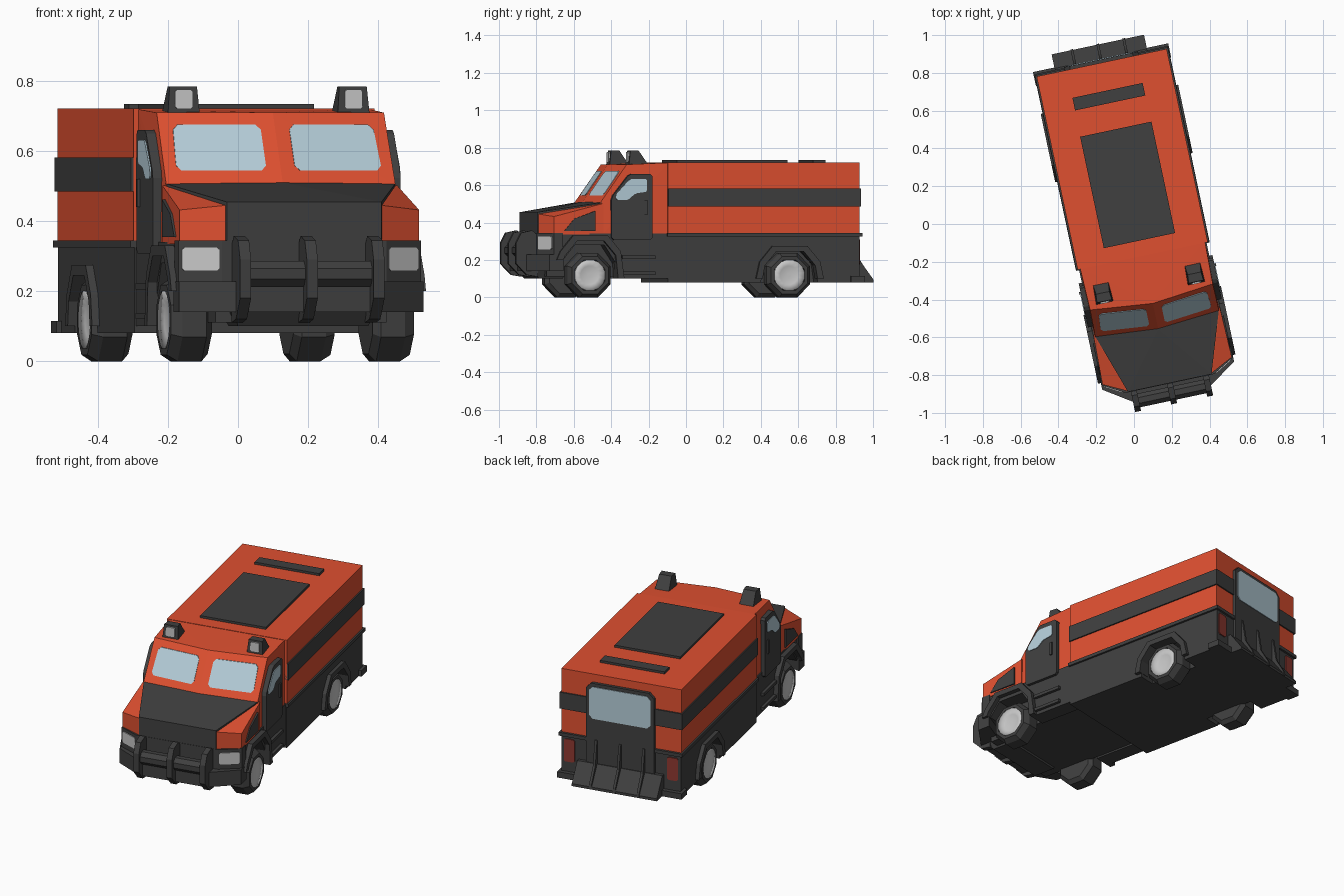
import bpy, bmesh, math
from mathutils import Matrix, Vector

if "Cube" in bpy.data.objects:
    bpy.data.objects.remove(bpy.data.objects["Cube"])

# The vehicle stands turned 12 degrees; everything is built straight, then turned
PLACE = Matrix.Rotation(math.radians(12), 4, 'Z') @ Matrix.Translation((0.01, 0.003, 0))


def material(name, r, g, b):
    m = bpy.data.materials.new(name)
    m.diffuse_color = (r, g, b, 1)
    m.use_nodes = True
    m.node_tree.nodes["Principled BSDF"].inputs["Base Color"].default_value = m.diffuse_color
    return m


ORANGE = material("orange paint", 0.74, 0.08, 0.03)
DARK = material("dark trim", 0.05, 0.05, 0.05)
GLASS = material("pale glass", 0.46, 0.61, 0.69)
LIGHT = material("light grey", 0.58, 0.58, 0.58)
RED = material("tail light red", 0.27, 0.04, 0.03)


def finish(name, bm, mat, smooth=False):
    bmesh.ops.recalc_face_normals(bm, faces=bm.faces[:])
    bm.transform(PLACE)
    me = bpy.data.meshes.new(name)
    bm.to_mesh(me)
    bm.free()
    me.materials.append(mat)
    ob = bpy.data.objects.new(name, me)
    bpy.context.collection.objects.link(ob)
    for p in me.polygons:
        p.use_smooth = smooth
    return ob


def hull(name, pts, mat, mirror=False):
    """Convex solid around points; mirror adds the points flipped in x."""
    pts = list(pts)
    if mirror:
        pts += [(-x, y, z) for x, y, z in pts if x]
    bm = bmesh.new()
    vs = [bm.verts.new(p) for p in pts]
    res = bmesh.ops.convex_hull(bm, input=vs)
    junk = set(res["geom_interior"]) | set(res["geom_unused"])
    bmesh.ops.delete(bm, geom=[v for v in junk if isinstance(v, bmesh.types.BMVert)], context='VERTS')
    bmesh.ops.dissolve_limit(bm, angle_limit=0.005, verts=bm.verts[:], edges=bm.edges[:])
    return finish(name, bm, mat)


def box(name, x0, x1, y0, y1, z0, z1, mat):
    return hull(name, [(x, y, z) for x in (x0, x1) for y in (y0, y1) for z in (z0, z1)], mat)


def prism(name, prof, x0, x1, mat):
    """Side profile (y, z) extruded across x."""
    bm = bmesh.new()
    f = bm.faces.new([bm.verts.new((x0, y, z)) for y, z in prof])
    ext = bmesh.ops.extrude_face_region(bm, geom=[f])["geom"]
    bmesh.ops.translate(bm, vec=(x1 - x0, 0, 0), verts=[v for v in ext if isinstance(v, bmesh.types.BMVert)])
    return finish(name, bm, mat)


def both_sides(name, prof, x0, x1, mat):
    for s, side in ((1, "right"), (-1, "left")):
        prism(f"{name}_{side}", prof, s * x0, s * x1, mat)


def lathe(name, prof, side, cy, cz, n, mat, smooth=False):
    """Rings (x, radius) spun about a sideways axle."""
    bm = bmesh.new()
    rings = []
    for x, r in prof:
        rings.append([bm.verts.new((side * x, cy + r * math.cos(a), cz + r * math.sin(a)))
                      for a in ((i + 0.5) * 2 * math.pi / n for i in range(n))])
    for a, b in zip(rings, rings[1:]):
        for i in range(n):
            bm.faces.new((a[i], a[(i + 1) % n], b[(i + 1) % n], b[i]))
    bm.faces.new(rings[0])
    bm.faces.new(rings[-1])
    return finish(name, bm, mat, smooth)


def clipped(pts, c):
    """Cut every corner of a 2D outline."""
    out = []
    for i, p in enumerate(pts):
        p, a, b = Vector(p), Vector(pts[i - 1]), Vector(pts[(i + 1) % len(pts)])
        out += [tuple(p + (a - p).normalized() * c), tuple(p + (b - p).normalized() * c)]
    return out


def rect(x0, x1, z0, z1, c):
    return clipped([(x0, z0), (x1, z0), (x1, z1), (x0, z1)], c)


def slab(name, outline, surface, t0, t1, mat):
    """Plate with an (x, z) outline lying on y = surface(x, z)."""
    return hull(name, [(x, surface(x, z) + t, z) for x, z in outline for t in (t0, t1)], mat)


# Cargo body
box("cargo_body", -0.352, 0.352, -0.178, 0.868, 0.335, 0.722, ORANGE)
box("body_stripe", -0.36, 0.36, -0.178, 0.876, 0.485, 0.582, DARK)
box("body_ledge", -0.362, 0.362, -0.182, 0.882, 0.325, 0.345, DARK)
box("body_floor", -0.25, 0.25, -0.178, 0.87, 0.08, 0.33, DARK)
W = 0.485  # rear axle
both_sides("body_skirt", [(-0.178, 0.08), (W - 0.155, 0.08), (W - 0.14, 0.18), (W - 0.075, 0.25), (W + 0.075, 0.25),
                          (W + 0.14, 0.18), (W + 0.155, 0.08), (0.87, 0.08), (0.87, 0.33), (-0.178, 0.33)],
           0.25, 0.35, DARK)

# Roof hatch and vent
box("roof_hatch", -0.193, 0.193, -0.095, 0.508, 0.715, 0.735, DARK)
box("roof_vent", -0.19, 0.19, 0.65, 0.718, 0.715, 0.735, DARK)

# Cab with a slightly pointed windshield
hull("cab", [(0.338, -0.54, 0.33), (0.335, -0.545, 0.505), (0, -0.575, 0.505), (0.332, -0.40, 0.71),
             (0, -0.435, 0.71), (0.338, -0.17, 0.72), (0.338, -0.17, 0.33)], ORANGE, True)


def windshield(x, z):
    return -0.575 + 0.033 * abs(x) / 0.335 + (z - 0.505) / 0.205 * 0.142


for s, side in ((1, "right"), (-1, "left")):
    slab(f"windshield_{side}", clipped([(s * 0.042, 0.545), (s * 0.30, 0.545), (s * 0.292, 0.676), (s * 0.042, 0.676)],
                                       0.014), windshield, -0.005, 0.004, GLASS)

# Hood and fenders
hull("fenders", [(0.343, -0.53, 0.502), (0.343, -0.53, 0.335), (0.35, -0.80, 0.335), (0.35, -0.80, 0.432),
                 (0.23, -0.86, 0.335), (0.23, -0.86, 0.445)], ORANGE, True)
hull("hood", [(0.226, -0.866, 0.455), (0.226, -0.866, 0.335), (0.337, -0.535, 0.508), (0, -0.575, 0.510),
              (0.24, -0.55, 0.335)], DARK, True)
both_sides("fender_vent", [(-0.745, 0.355), (-0.576, 0.355), (-0.576, 0.462), (-0.69, 0.42)], 0.33, 0.354, DARK)

# Lower front
hull("nose", [(x, y, z) for x, y in ((0.354, -0.803), (0.24, -0.868), (0.354, -0.752)) for z in (0.2, 0.345)], DARK, True)
box("cab_floor", -0.25, 0.25, -0.82, -0.17, 0.11, 0.335, DARK)
F = -0.605  # front axle
both_sides("cab_skirt", [(-0.80, 0.2), (F - 0.145, 0.2), (F - 0.08, 0.28), (F + 0.08, 0.28), (F + 0.145, 0.18),
                         (F + 0.15, 0.10), (-0.17, 0.10), (-0.17, 0.34), (-0.80, 0.34)], 0.25, 0.345, DARK)


def corner(x, z):
    return -0.868 + (abs(x) - 0.24) / 0.114 * 0.065


for s, side in ((1, "right"), (-1, "left")):
    slab(f"headlight_{side}", rect(s * 0.247, s * 0.346, 0.257, 0.326, 0.008), corner, -0.006, 0.003, LIGHT)
    hull(f"bumper_end_{side}", [(s * x, y, z) for x, y in ((0.357, -0.826), (0.357, -0.75), (0.2, -0.93), (0.2, -0.80))
                                for z in (0.14, 0.228)], DARK)

# Bumper centre and guard
box("bumper_centre", -0.2, 0.2, -0.93, -0.8, 0.14, 0.222, DARK)
hull("skid_plate", [(0.21, -0.88, 0.145), (0.19, -0.85, 0.10), (0.21, -0.70, 0.145), (0.19, -0.72, 0.10)], DARK, True)
lathe("guard_pipe", [(-0.2, 0.04), (0.2, 0.04)], 1, -0.922, 0.25, 8, DARK)
for i, x in enumerate((-0.195, 0, 0.195)):
    prism(f"guard_bar_{i}", [(-0.86, 0.11), (-0.92, 0.12), (-0.978, 0.18), (-0.978, 0.29), (-0.95, 0.345), (-0.89, 0.358),
                             (-0.86, 0.33)], x - 0.016, x + 0.016, DARK)

# Doors with windows, handles and steps
both_sides("door", clipped([(-0.488, 0.307), (-0.265, 0.307), (-0.265, 0.66), (-0.39, 0.66), (-0.488, 0.535)], 0.012),
           0.325, 0.362, DARK)
both_sides("door_window", clipped([(-0.465, 0.52), (-0.40, 0.52), (-0.36, 0.555), (-0.295, 0.565), (-0.295, 0.632),
                                   (-0.39, 0.632), (-0.465, 0.55)], 0.008), 0.358, 0.366, GLASS)
both_sides("door_handle", [(-0.31, 0.44), (-0.295, 0.44), (-0.295, 0.52), (-0.31, 0.52)], 0.36, 0.37, DARK)
for k, z in enumerate((0.12, 0.205)):
    both_sides(f"door_step_{k}", [(-0.43, z), (-0.25, z), (-0.25, z + 0.018), (-0.43, z + 0.018)], 0.33, 0.362, DARK)

# Wheels and arches
for end, cy, lift in (("front", F, 0.055), ("rear", W, 0)):
    outer = [(-0.185, 0.10), (-0.165, 0.19 + lift), (-0.095, 0.275 + lift), (0.095, 0.275 + lift),
             (0.165, 0.19 + lift), (0.185, 0.10)]
    inner = [(0.15, 0.10), (0.138, 0.17 + lift), (0.075, 0.245 + lift), (-0.075, 0.245 + lift),
             (-0.138, 0.17 + lift), (-0.15, 0.10)]
    if end == "front":  # shorter leading leg behind the bumper
        outer[0], inner[-1] = (-0.185, 0.2), (-0.15, 0.2)
    both_sides(f"{end}_arch", [(cy + y, z) for y, z in outer + inner], 0.30, 0.372, DARK)
    for s, side in ((1, "right"), (-1, "left")):
        lathe(f"{end}_tyre_{side}", [(0.235, 0.105), (0.255, 0.128), (0.325, 0.128), (0.355, 0.108), (0.355, 0.088),
                                     (0.34, 0.085)], s, cy, 0.118, 8, DARK)
        lathe(f"{end}_hub_{side}", [(0.33, 0.084), (0.356, 0.084), (0.343, 0.05), (0.342, 0.01)], s, cy, 0.118, 16,
              LIGHT, True)

# Roof lamps
for s, side in ((1, "right"), (-1, "left")):
    x = s * 0.248
    hull(f"roof_lamp_{side}", [(x + d * w, y, z) for d in (-1, 1) for w, y, z in
                               ((0.047, -0.38, 0.70), (0.04, -0.37, 0.785), (0.036, -0.325, 0.785), (0.042, -0.27, 0.705))],
         DARK)
    slab(f"roof_lamp_lens_{side}", rect(x - 0.026, x + 0.026, 0.722, 0.776, 0.006), lambda x, z: -0.375,
         -0.006, 0.003, LIGHT)

# Rear door, lights, bumper and ramp
slab("rear_door", rect(-0.20, 0.20, 0.12, 0.675, 0.03), lambda x, z: 0.868, -0.01, 0.018, DARK)
slab("rear_window", rect(-0.18, 0.18, 0.465, 0.655, 0.02), lambda x, z: 0.886, -0.002, 0.004, GLASS)
for s, side in ((1, "right"), (-1, "left")):
    slab(f"tail_light_{side}", rect(s * 0.272, s * 0.335, 0.175, 0.31, 0.008), lambda x, z: 0.87, -0.003, 0.006, RED)
box("rear_bumper", -0.366, 0.366, 0.82, 0.895, 0.08, 0.115, DARK)
prism("rear_ramp", [(0.86, 0.08), (0.966, 0.08), (0.966, 0.095), (0.89, 0.20), (0.86, 0.20)], -0.25, 0.25, DARK)
for i, x in enumerate((-0.14, 0, 0.14)):
    prism(f"ramp_rib_{i}", [(0.87, 0.09), (0.97, 0.085), (0.965, 0.115), (0.915, 0.2), (0.892, 0.34), (0.87, 0.34)],
          x - 0.007, x + 0.007, DARK)
